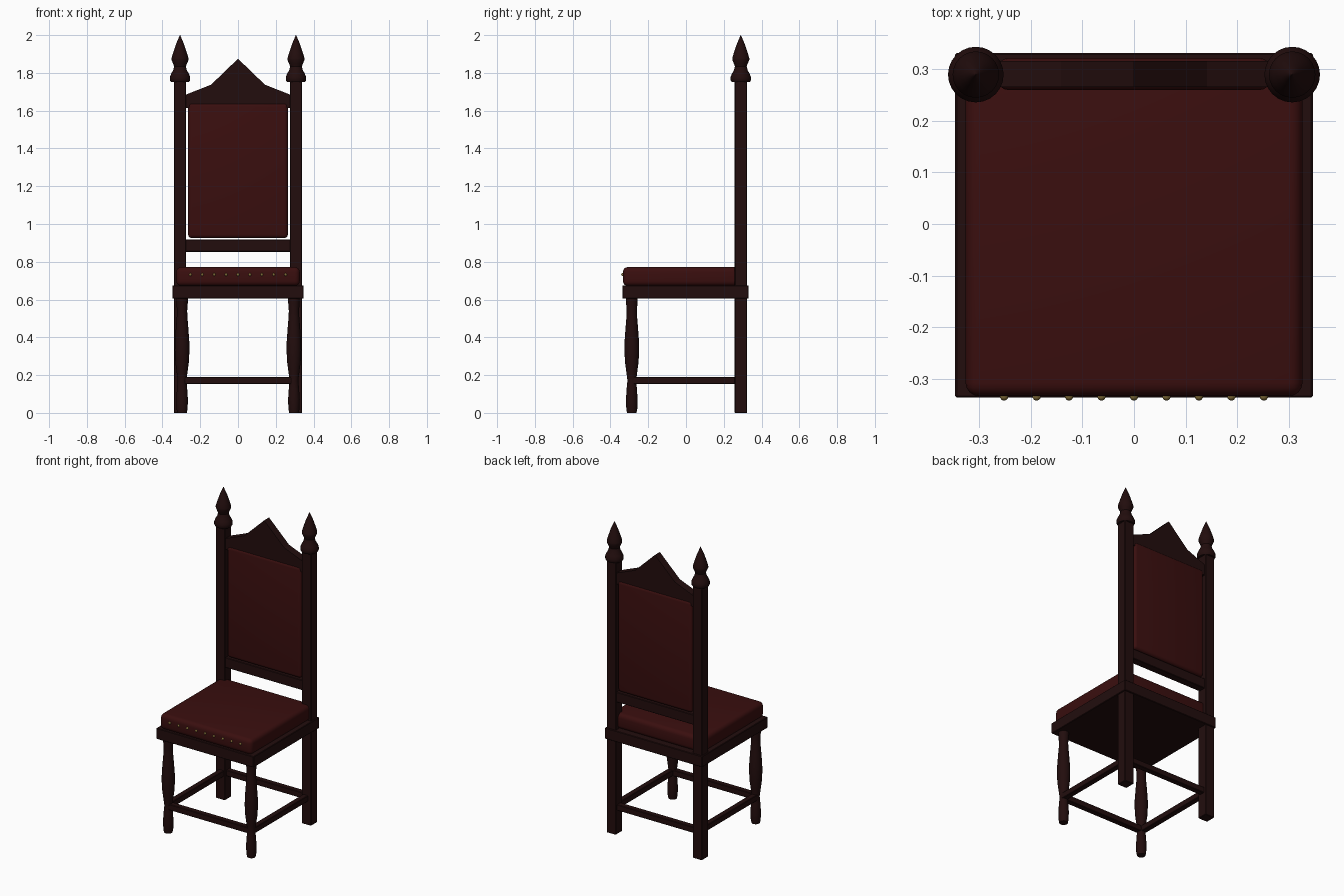
import bpy, bmesh, math
from mathutils import Matrix

if "Cube" in bpy.data.objects:
    bpy.data.objects.remove(bpy.data.objects["Cube"])


def material(name, rgb):
    m = bpy.data.materials.new(name)
    m.diffuse_color = (*rgb, 1)
    m.use_nodes = True
    m.node_tree.nodes["Principled BSDF"].inputs["Base Color"].default_value = m.diffuse_color
    return m


WOOD = material("dark wood", (0.016, 0.004, 0.004))
LEATHER = material("red leather", (0.042, 0.0045, 0.0045))
BRASS = material("brass", (0.22, 0.15, 0.04))


def finish(name, bm, mat, smooth=True):
    bmesh.ops.recalc_face_normals(bm, faces=bm.faces)
    me = bpy.data.meshes.new(name)
    bm.to_mesh(me)
    bm.free()
    me.materials.append(mat)
    ob = bpy.data.objects.new(name, me)
    bpy.context.collection.objects.link(ob)
    if smooth:
        bpy.ops.object.select_all(action='DESELECT')
        ob.select_set(True)
        bpy.context.view_layer.objects.active = ob
        bpy.ops.object.shade_smooth_by_angle(angle=math.radians(35))
    return ob


def box(name, x, y, z, mat=WOOD, bevel=0.003, segments=1):
    """Box from (min, max) ranges with bevelled edges."""
    bm = bmesh.new()
    bmesh.ops.create_cube(bm, size=1)
    for v in bm.verts:
        v.co = [r[0] + (c + 0.5) * (r[1] - r[0]) for r, c in zip((x, y, z), v.co)]
    bmesh.ops.bevel(bm, geom=bm.edges[:], offset=bevel, segments=segments,
                    profile=0.5, affect='EDGES')
    return finish(name, bm, mat)


def lathe(name, x, y, profile, steps=24):
    """Turned part: (radius, z) profile spun about a vertical axis."""
    bm = bmesh.new()
    rings = []
    for r, z in profile:
        rings.append([bm.verts.new((x + r * math.cos(2 * math.pi * i / steps),
                                    y + r * math.sin(2 * math.pi * i / steps), z))
                      for i in range(steps)])
    for a, b in zip(rings, rings[1:]):
        for i in range(steps):
            j = (i + 1) % steps
            bm.faces.new((a[i], a[j], b[j], b[i]))
    bm.faces.new(rings[0])
    bm.faces.new(rings[-1])
    return finish(name, bm, WOOD)


LEG = [(0.025, 0), (0.029, 0.02), (0.031, 0.07), (0.027, 0.13), (0.023, 0.17),
       (0.028, 0.21), (0.036, 0.27), (0.039, 0.33), (0.038, 0.38), (0.033, 0.45),
       (0.028, 0.51), (0.027, 0.54), (0.030, 0.58), (0.031, 0.61)]
FINIAL = [(0.048, 1.752), (0.054, 1.762), (0.054, 1.778), (0.047, 1.795),
          (0.036, 1.815), (0.031, 1.835), (0.037, 1.85), (0.045, 1.868),
          (0.045, 1.878), (0.037, 1.905), (0.022, 1.95), (0.001, 2.0)]

# Posts, finials, turned legs and side stretchers
for s, side in ((-1, "left"), (1, "right")):
    cx = 0.307 * s
    box(f"{side}_back_post", (cx - 0.033, cx + 0.033), (0.258, 0.324), (0, 1.757))
    lathe(f"{side}_finial", cx, 0.29, FINIAL)
    lathe(f"{side}_front_leg", 0.296 * s, -0.287, LEG)
    box(f"{side}_stretcher", (0.3 * s - 0.018, 0.3 * s + 0.018), (-0.287, 0.27), (0.152, 0.19))

# Cross stretchers and lower back rail
box("front_stretcher", (-0.29, 0.29), (-0.305, -0.269), (0.152, 0.19))
box("back_stretcher", (-0.29, 0.29), (0.273, 0.309), (0.152, 0.19))
box("back_rail", (-0.29, 0.29), (0.266, 0.316), (0.853, 0.918))

# Seat
box("seat_frame", (-0.347, 0.347), (-0.337, 0.332), (0.605, 0.675))
box("seat_cushion", (-0.327, 0.327), (-0.334, 0.30), (0.672, 0.772), LEATHER, 0.026, 4)

# Upholstered back panel
box("back_panel", (-0.264, 0.264), (0.26, 0.322), (0.925, 1.642), LEATHER, 0.02, 4)

# Peaked crest
bm = bmesh.new()
outline = [(-0.28, 1.615), (0.28, 1.615), (0.28, 1.683), (0.142, 1.738),
           (0, 1.875), (-0.142, 1.738), (-0.28, 1.683)]
face = bm.faces.new([bm.verts.new((x, 0.266, z)) for x, z in outline])
ext = bmesh.ops.extrude_face_region(bm, geom=[face])
bmesh.ops.translate(bm, vec=(0, 0.05, 0),
                    verts=[g for g in ext["geom"] if isinstance(g, bmesh.types.BMVert)])
finish("crest", bm, WOOD, smooth=False)

# Brass studs along the cushion front
bm = bmesh.new()
for i in range(9):
    bmesh.ops.create_uvsphere(bm, u_segments=10, v_segments=6, radius=0.008,
                              matrix=Matrix.Translation((-0.252 + 0.063 * i, -0.335, 0.732)))
finish("cushion_studs", bm, BRASS)
